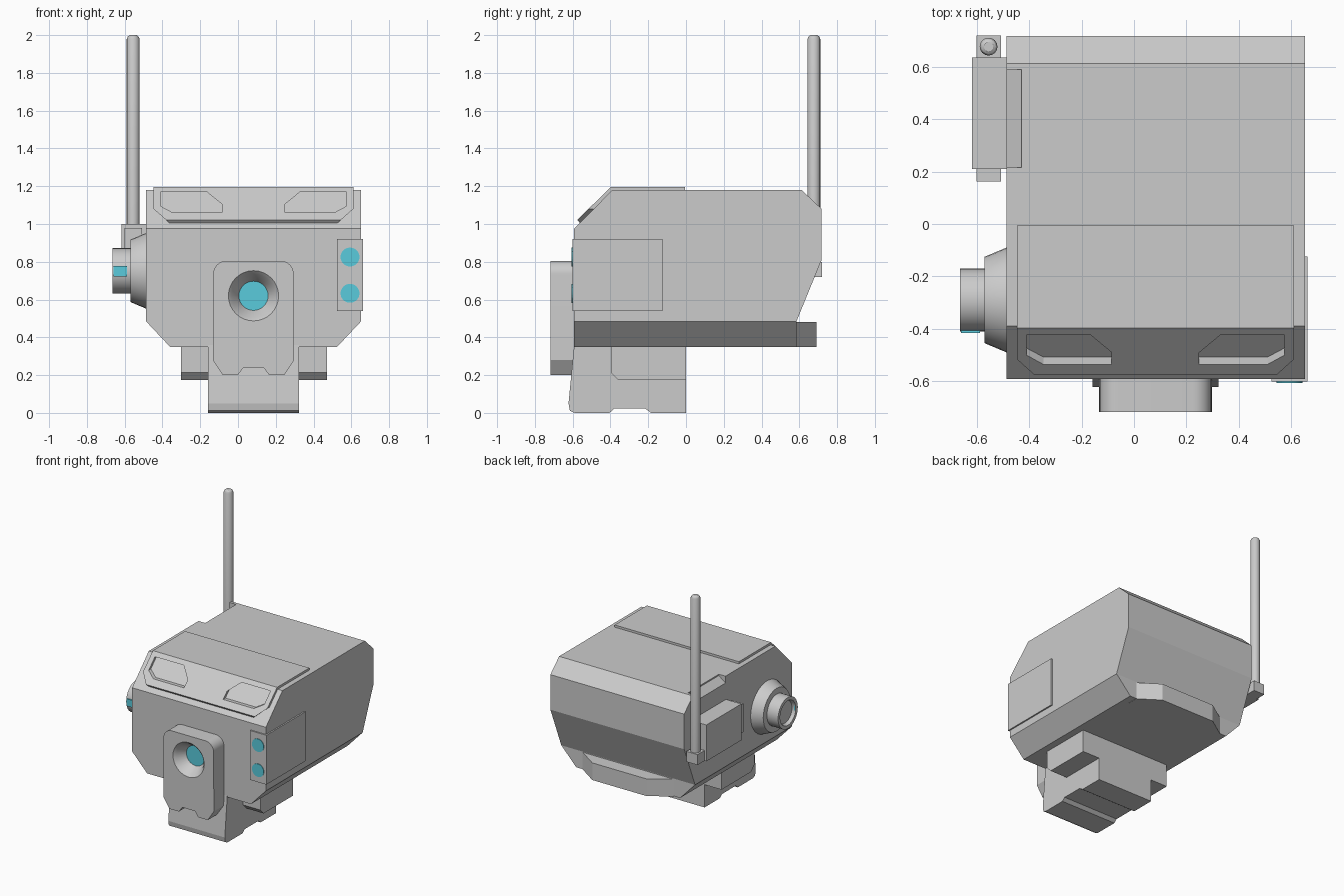
import bpy, bmesh
from math import sin, cos, pi, radians
from mathutils import Vector

if "Cube" in bpy.data.objects:
    bpy.data.objects.remove(bpy.data.objects["Cube"])

CX = 0.082  # mirror line of the body

glass = bpy.data.materials.new("cyan_glass")
glass.diffuse_color = (0.1, 0.6, 0.72, 1)
glass.use_nodes = True
glass.node_tree.nodes["Principled BSDF"].inputs["Base Color"].default_value = glass.diffuse_color


def finish(name, bm, mat=None):
    bmesh.ops.recalc_face_normals(bm, faces=bm.faces)
    me = bpy.data.meshes.new(name)
    bm.to_mesh(me)
    bm.free()
    ob = bpy.data.objects.new(name, me)
    bpy.context.collection.objects.link(ob)
    if mat:
        me.materials.append(mat)
    return ob


def place(axis, p, q, t):
    return {'x': (t, p, q), 'y': (p, t, q), 'z': (p, q, t)}[axis]


def prism(name, pts, axis, a, b):
    bm = bmesh.new()
    lo, hi = ([bm.verts.new(place(axis, p, q, t)) for p, q in pts] for t in (a, b))
    bm.faces.new(lo)
    bm.faces.new(hi[::-1])
    for i in range(len(pts)):
        j = (i + 1) % len(pts)
        bm.faces.new((lo[i], lo[j], hi[j], hi[i]))
    return finish(name, bm)


def box(name, x0, x1, y0, y1, z0, z1, mat=None):
    ob = prism(name, [(x0, y0), (x1, y0), (x1, y1), (x0, y1)], 'z', z0, z1)
    if mat:
        ob.data.materials.append(mat)
    return ob


def lathe(name, profile, axis, p0, q0, n=32, mat=None):
    """profile: (radius, position along axis)"""
    bm = bmesh.new()
    rings = [[bm.verts.new(place(axis, p0 + r * cos(2 * pi * i / n), q0 + r * sin(2 * pi * i / n), t))
              for i in range(n)] for r, t in profile]
    for u, v in zip(rings, rings[1:]):
        for i in range(n):
            j = (i + 1) % n
            bm.faces.new((u[i], u[j], v[j], v[i]))
    bm.faces.new(rings[0])
    bm.faces.new(rings[-1][::-1])
    return finish(name, bm, mat)


def activate(ob):
    bpy.ops.object.select_all(action='DESELECT')
    ob.select_set(True)
    bpy.context.view_layer.objects.active = ob


def boolean(ob, cutter, op='DIFFERENCE'):
    m = ob.modifiers.new("cut", 'BOOLEAN')
    m.object, m.operation, m.solver = cutter, op, 'EXACT'
    activate(ob)
    bpy.ops.object.modifier_apply(modifier=m.name)
    bpy.data.objects.remove(cutter, do_unlink=True)


def smooth(ob):
    activate(ob)
    bpy.ops.object.shade_smooth_by_angle(angle=radians(25))


def mirrored(pts):
    return [(2 * CX - x, z) for x, z in pts]


# main housing: side silhouette crossed with front silhouette
body = prism("housing", [(-.592, .35), (.585, .35), (.585, .485), (.718, .81), (.718, 1.08), (.612, 1.18),
                         (-.39, 1.18), (-.592, .975)], 'x', -.8, .8)
boolean(body, prism("cut", [(-.36, .2), (-.36, .35), (-.487, .485), (-.487, 1.4), (.652, 1.4), (.652, .485),
                            (.525, .35), (.525, .2)], 'y', -1, 1), 'INTERSECT')
boolean(body, prism("cut", [(-.43, 1.185), (-.43, 1.17), (-.49, 1.125), (-.55, 1.12), (-.55, 1.25), (-.43, 1.25)],
                    'y', .215, .59))

# rear lip
prism("rear_lip", [(-.305, .5), (.47, .5), (.47, .585), (.315, .69), (-.15, .69), (-.305, .585)], 'z', .348, .48)

# visor plate over the front edge, with clipped corners and two windows
visor = prism("visor", [(-.005, 1.16), (-.005, 1.197), (-.397, 1.197), (-.575, 1.022), (-.56, 1.003), (-.375, 1.16)],
              'x', -.447, .611)
corner = [(-.5, .9), (-.5, 1.08), (-.447, 1.08), (-.36, 1.003), (-.36, .9)]
window = [(-.41, 1.17), (-.165, 1.17), (-.085, 1.105), (-.085, 1.06), (-.345, 1.06), (-.41, 1.095)]
for shape in (corner, window):
    for pts in (shape, mirrored(shape)):
        boolean(visor, prism("cut", pts, 'y', -.8, -.35))

# front camera block with rounded top, tapered foot and a conical lens recess
arc = [(.225 + .07 * cos(a), .735 + .07 * sin(a)) for a in [pi / 2 * i / 8 for i in range(9)]]
right = [(.08, .24), (.135, .24), (.165, .2), (.245, .2), (.297, .28)] + arc
camera = prism("camera_block", right[1:] + mirrored(right)[:0:-1], 'y', -.718, -.58)
boolean(camera, lathe("cut", [(.133, -.76), (.133, -.718), (.115, -.70), (.075, -.63)], 'y', .082, .62))
smooth(camera)
lathe("camera_lens", [(.078, -.634), (.078, -.62)], 'y', .082, .62, mat=glass)

# mount under the housing
prism("mount_core", [(-.592, .36), (-.622, .05), (-.615, .012), (-.59, 0), (-.405, 0), (-.38, .022), (-.215, .022),
                     (-.185, 0), (0, 0), (0, .36)], 'x', -.158, .323)
prism("mount_wings", [(-.398, .36), (-.398, .215), (-.36, .175), (0, .175), (0, .36)], 'x', -.303, .47)

# right side sensor box with two lights
box("sensor_box", .525, .663, -.602, -.125, .54, .92)
for z in (.825, .633):
    lathe("sensor_light", [(.05, -.606), (.05, -.59)], 'y', .593, z, mat=glass)

# left side scope with small front indicator
smooth(lathe("side_scope", [(.085, -.64), (.095, -.665), (.12, -.665), (.12, -.57), (.165, -.57), (.2, -.487),
                            (.2, -.45)], 'x', -.29, .752))
box("scope_indicator", -.66, -.587, -.416, -.38, .722, .777, glass)

# antenna with its bracket
box("antenna_box", -.618, -.45, .21, .635, .72, 1.0)
box("bracket_front", -.602, -.508, .163, .22, .76, .98)
box("bracket_rear", -.602, -.508, .6, .72, .72, .8)
smooth(lathe("antenna", [(.034, .77), (.034, 1.98), (.028, 1.993), (.018, 2.0)], 'z', -.555, .677, 16))
